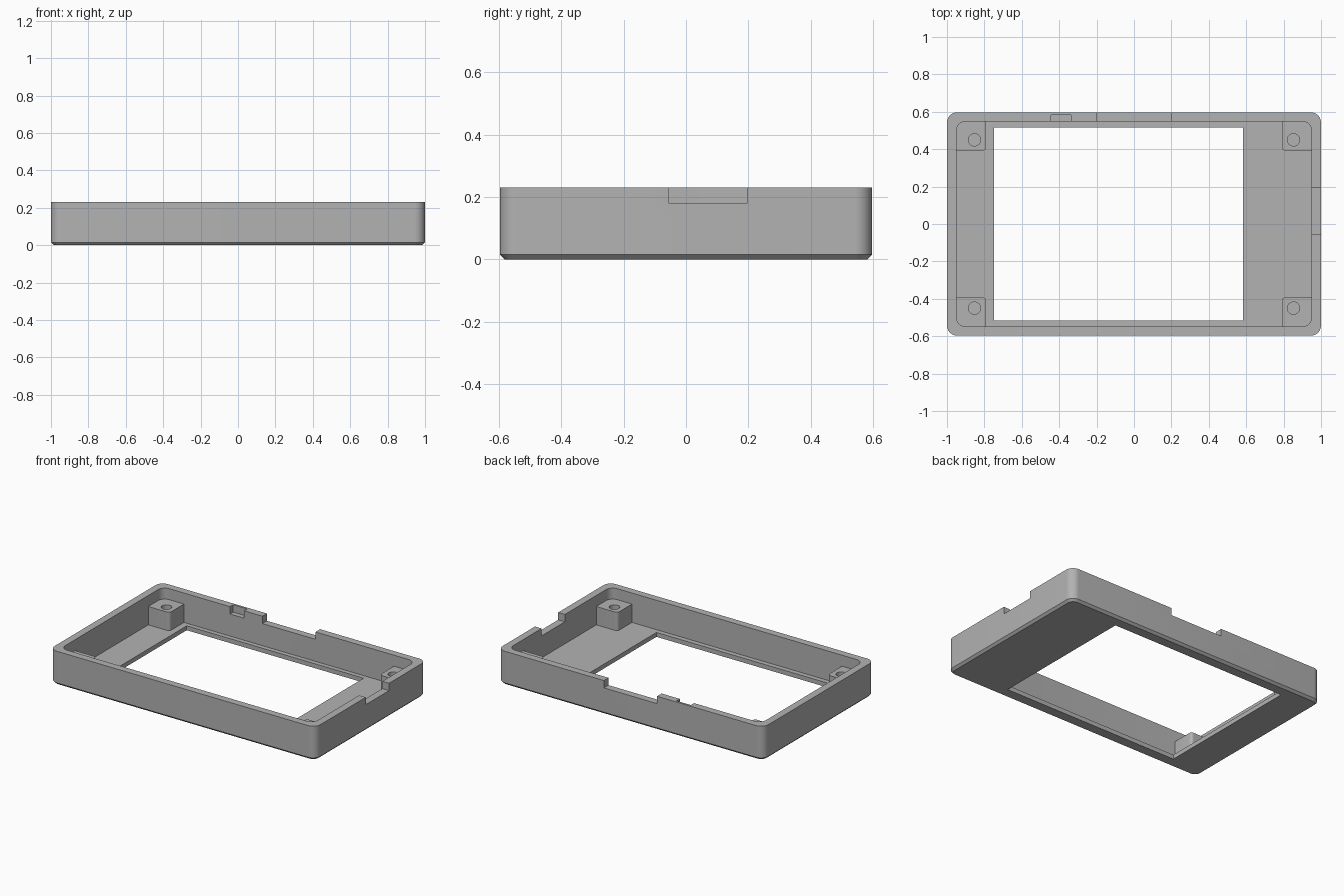
import bpy
import bmesh
import math

cube = bpy.data.objects.get("Cube")
if cube:
    bpy.data.objects.remove(cube, do_unlink=True)

grey = bpy.data.materials.new("plain grey")
grey.use_nodes = True
tone = (0.45, 0.45, 0.45, 1)
grey.diffuse_color = tone
grey.node_tree.nodes["Principled BSDF"].inputs["Base Color"].default_value = tone


def rounded_loop(x0, x1, y0, y1, r, steps=10):
    """Counter-clockwise outline of a rectangle with rounded corners."""
    if r == 0:
        return [(x0, y0), (x1, y0), (x1, y1), (x0, y1)]
    corners = [(x1 - r, y1 - r), (x0 + r, y1 - r), (x0 + r, y0 + r), (x1 - r, y0 + r)]
    loop = []
    for q, (cx, cy) in enumerate(corners):
        for i in range(steps + 1):
            a = math.pi / 2 * (q + i / steps)
            loop.append((cx + r * math.cos(a), cy + r * math.sin(a)))
    return loop


def loft(name, layers):
    """Closed solid through outlines stacked as (z, outline)."""
    bm = bmesh.new()
    rings = [[bm.verts.new((x, y, z)) for x, y in loop] for z, loop in layers]
    for low, high in zip(rings, rings[1:]):
        for i in range(len(low)):
            j = (i + 1) % len(low)
            bm.faces.new((low[i], low[j], high[j], high[i]))
    bm.faces.new(rings[0][::-1])
    bm.faces.new(rings[-1])
    mesh = bpy.data.meshes.new(name)
    bm.to_mesh(mesh)
    bm.free()
    mesh.materials.append(grey)
    obj = bpy.data.objects.new(name, mesh)
    bpy.context.collection.objects.link(obj)
    return obj


def block(name, x0, x1, y0, y1, z0, z1, r=0):
    loop = rounded_loop(x0, x1, y0, y1, r)
    return loft(name, [(z0, loop), (z1, loop)])


def cut(obj, cutter):
    """Subtract the cutter, then discard it."""
    mod = obj.modifiers.new("cut", "BOOLEAN")
    mod.operation = "DIFFERENCE"
    mod.solver = "EXACT"
    mod.object = cutter
    cutter.hide_render = True
    bpy.ops.object.select_all(action="DESELECT")
    bpy.context.view_layer.objects.active = obj
    obj.select_set(True)
    bpy.ops.object.modifier_apply(modifier=mod.name)
    bpy.data.objects.remove(cutter, do_unlink=True)


def smooth(obj):
    bpy.ops.object.select_all(action="DESELECT")
    bpy.context.view_layer.objects.active = obj
    obj.select_set(True)
    bpy.ops.object.shade_smooth_by_angle(angle=math.radians(30))


W, D, H = 1.0, 0.597, 0.23
IN_W, IN_D, FLOOR = 0.95, 0.548, 0.03
CH = 0.015

# Outer body with a chamfered bottom edge
outer = rounded_loop(-W, W, -D, D, 0.055)
base = rounded_loop(-W + CH, W - CH, -D + CH, D - CH, 0.04)
shell = loft("case_shell", [(0, base), (CH, outer), (H, outer)])

# Cavity, display window, wall notches and inner clip pocket
cut(shell, block("cavity", -IN_W, IN_W, -IN_D, IN_D, FLOOR, 0.4, 0.05))
cut(shell, block("window", -0.748, 0.583, -0.515, 0.517, -0.1, 0.1))
cut(shell, block("back_notch", -0.2, 0.2, 0.5, 0.7, 0.18, 0.4))
cut(shell, block("side_notch", 0.9, 1.1, -0.055, 0.195, 0.18, 0.4))
cut(shell, block("clip_pocket", -0.444, -0.337, 0.5, 0.582, 0.18, 0.4))
smooth(shell)

# Screw posts in the four corners, sunk slightly into walls and floor
for sx, side in ((-1, "right"), (1, "left")):
    for sy, end in ((-1, "front"), (1, "back")):
        xs = sorted((sx * 0.79, sx * 0.97))
        ys = sorted((sy * 0.393, sy * 0.565))
        post = block(f"{end}_{side}_screw_post", *xs, *ys, 0.02, 0.155, 0.02)
        hx, hy, r = sx * 0.853, sy * 0.45, 0.033
        hole = block("hole", hx - r, hx + r, hy - r, hy + r, 0.04, 0.3, r - 0.0001)
        cut(post, hole)
        smooth(post)
